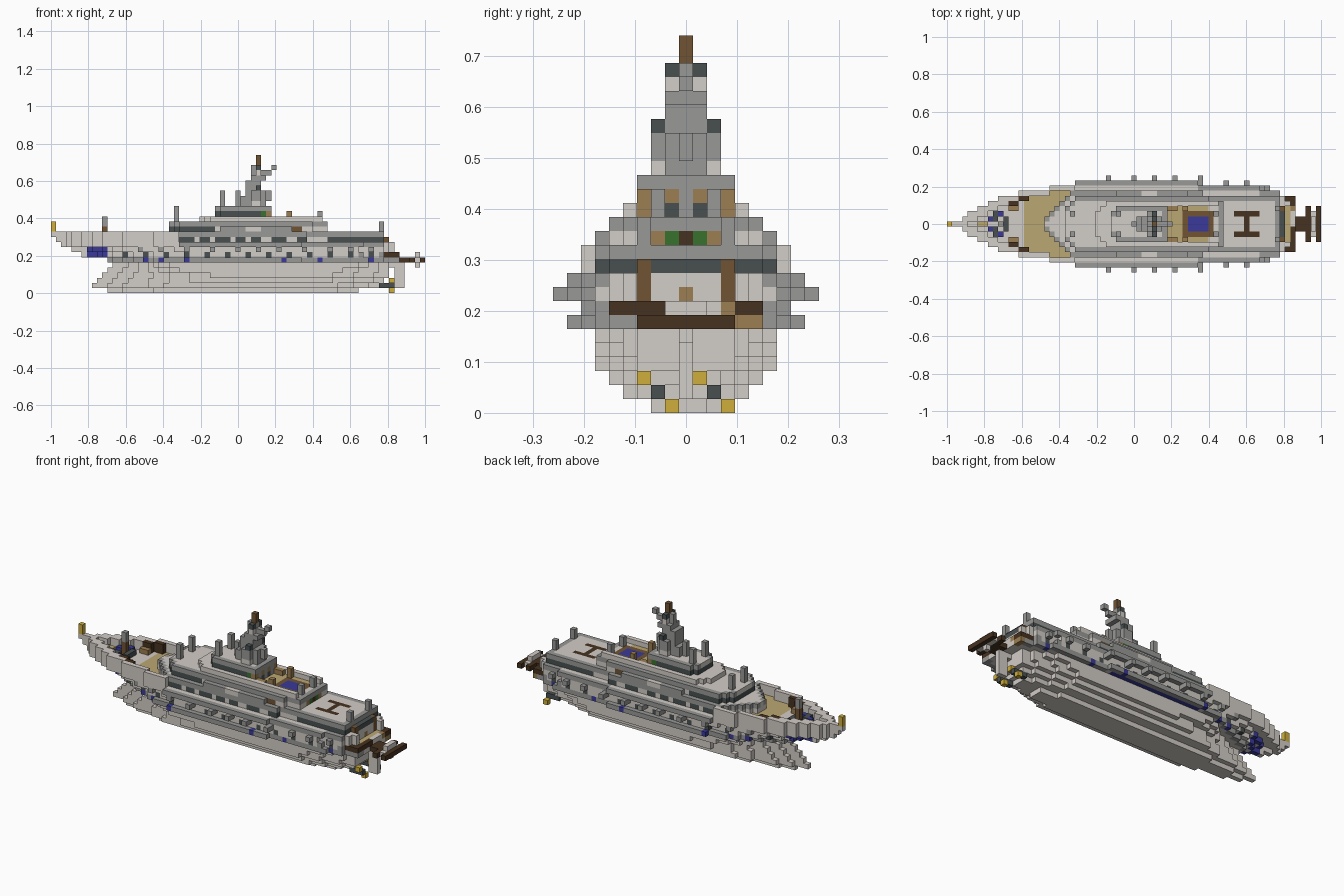
import bpy
import bmesh
from mathutils import Vector

if "Cube" in bpy.data.objects:
    bpy.data.objects.remove(bpy.data.objects["Cube"], do_unlink=True)

V = 2 / 73  # size of one block
COLOURS = {
    "light": (.65, .61, .57), "grey": (.315, .315, .31), "charcoal": (.066, .08, .08),
    "dark_brown": (.062, .032, .014), "brown": (.16, .087, .033), "tan": (.33, .21, .083),
    "sand": (.50, .39, .17), "gold": (.63, .43, .045), "blue": (.042, .042, .32),
    "green": (.038, .17, .026),
}
NAMES = list(COLOURS)
MATS = []
for name, rgb in COLOURS.items():
    m = bpy.data.materials.new(name)
    m.use_nodes = True
    m.diffuse_color = (*rgb, 1)
    m.node_tree.nodes["Principled BSDF"].inputs["Base Color"].default_value = (*rgb, 1)
    MATS.append(m)

grid = {}  # block position -> (part, colour)


def box(part, i, j, k, colour, mirror=True):
    """Fill inclusive ranges of blocks, mirrored across the centre line."""
    for a in range(i[0], i[1] + 1):
        for b in range(j[0], j[1] + 1):
            for c in range(k[0], k[1] + 1):
                for s in ((1, -1) if mirror else (1,)):
                    grid[a, s * b, c] = (part, colour)


def width(points, i):
    """Half width of a plan at station i."""
    for (a, wa), (b, wb) in zip(points, points[1:]):
        if a <= i <= b:
            return round(wa + (wb - wa) * (i - a) / (b - a))
    return -1


def edge(i, k):
    """Outermost filled block at station i and level k."""
    return max([j for (a, j, c) in grid if a == i and c == k] + [0])


def plan(part, k, points, colour, rim=None, shift=0):
    """One stepped layer; rim colours its outermost blocks."""
    for i in range(points[0][0] + shift, points[-1][0] + 1):
        w = width(points, max(i - shift, points[0][0]) if i < 0 else i)
        if w >= 0:
            box(part, (i, i), (0, w), (k, k), colour)
            if rim:
                box(part, (i, i), (w, w), (k, k), rim)


# Underwater hull, widening upwards in steps
for k, (bow, fore, aft, stern, w) in enumerate([
        (-25, -12, 16, 23, 2), (-28, -12, 18, 27, 4), (-27, -8, 17, 28, 5),
        (-26, -4, 16, 29, 6), (-25, -10, 19, 29, 6), (-24, -13, 22, 29, 6)]):
    plan("lower_hull", k, [(bow, 0), (bow + 4, min(1, w)), (fore, w), (aft, w),
                           (stern, max(w - 3, 1))], "light")

# Belt with blue lamps and a blue strip beneath
plan("hull_belt", 6, [(-25, 1), (-20, 4), (-13, 7), (-11, 7), (-10, 8), (12, 8),
                      (13, 7), (24, 7), (28, 6), (31, 4)], "light", "grey")
for i in (-18, -15, -10, 9, 16, 26):
    box("belt_lamps", (i, i), (edge(i, 6), edge(i, 6)), (6, 6), "blue")
box("belt_lamps", (-9, 11), (7, 7), (6, 6), "blue")

# Flared upper hull
DECK = [(-36, 0), (-34, 0), (-33, 1), (-31, 2), (-28, 4), (-25, 5), (-20, 6), (-14, 7),
        (20, 7), (28, 6), (29, 5)]
plan("upper_hull", 7, DECK, "light", shift=6)
plan("upper_hull", 8, DECK, "light", shift=4)
plan("upper_hull", 9, DECK[1:], "light")
box("side_ledge", (-11, 12), (7, 7), (9, 9), "light")
box("side_ledge", (-11, 12), (8, 8), (9, 9), "grey")
box("side_ledge", (13, 24), (7, 7), (9, 9), "grey")
box("side_ledge", (25, 28), (6, 6), (9, 9), "grey")
box("quarter_panels", (24, 24), (6, 7), (7, 7), "grey")
box("quarter_panels", (28, 28), (6, 6), (7, 7), "grey")
for i in range(-22, 27, 4):
    box("portholes", (i, i), (edge(i, 7), edge(i, 7)), (7, 7), "charcoal")

# Bow bulwark around a sunken deck with a V of sand planking
for k in (10, 11):
    for i in range(-25 - k, -11):
        w = width(DECK, i)
        box("bow_bulwark", (i, i), (max(w - 1, 0) if i < -20 else w, w), (k, k), "light")
        if -24 <= i <= -21:
            box("bow_seat", (i, i), (w - 1, w - 1), (k, k), "dark_brown")
for i in range(-33, -10):
    for j in range(width(DECK, i)):
        planked = -21 <= i <= j - 16
        box("bow_deck", (i, i), (j, j), (9, 9), "sand" if planked else "light")
box("bow_hatch", (-27, -27), (1, 2), (10, 10), "charcoal")
box("bow_hatch", (-25, -25), (0, 1), (10, 10), "charcoal")
box("bow_cushions", (-26, -26), (2, 2), (10, 10), "blue")
box("bow_cushions", (-28, -28), (1, 1), (10, 10), "blue")
box("bow_bench", (-24, -23), (3, 3), (10, 10), "tan")
box("bow_winch", (-30, -29), (0, 0), (10, 10), "sand")
box("bow_mast", (-26, -26), (0, 0), (10, 12), "brown")
box("bow_mast", (-26, -26), (0, 0), (13, 14), "grey")
box("bow_light", (-36, -36), (0, 0), (12, 13), "gold")
for i in range(-29, -25):
    for k in (7, 8):
        box("anchors", (i, i), (edge(i, k), edge(i, k)), (k, k), "blue")

# Fenders along both sides
for i in (-19, -15, -10, -5, 0, 4, 8, 13, 18, 22, 26):
    w = 9 if -6 < i < 14 else edge(i, 8) + 1
    box("fenders", (i, i), (min(w, 8), w), (8, 8), "grey")

# Main cabin with window strips
CABIN = [(-17, 1), (-13, 5), (-11, 6), (13, 6), (14, 5), (28, 5)]
plan("main_cabin", 10, CABIN, "light")
plan("main_cabin", 11, CABIN, "light", "grey")
box("main_cabin", (28, 28), (0, 5), (11, 11), "grey")
for a, b in ((-11, -9), (-7, -6), (-4, -2), (0, 1), (3, 4), (7, 9), (12, 13)):
    box("cabin_windows", (a, b), (6, 6), (10, 10), "charcoal")
box("aft_windows", (18, 28), (5, 5), (10, 10), "charcoal")
box("aft_windows", (28, 28), (0, 5), (10, 10), "charcoal")
box("aft_windows", (29, 29), (0, 2), (10, 10), "charcoal")

# Aft roof table, flush with the deck
box("roof_table", (20, 24), (2, 2), (11, 11), "dark_brown")
box("roof_table", (22, 22), (0, 1), (11, 11), "dark_brown")

# Second deck under the sun deck
SUN = [(-13, 3), (-11, 5), (13, 5), (17, 4)]
plan("bridge_deck", 12, SUN, "light")
for a, b, c in ((-13, -5, "charcoal"), (11, 12, "brown")):
    for i in range(a, b + 1):
        w = width(SUN, i)
        box("bridge_windows", (i, i), (w, w), (12, 12), c)
box("bridge_windows", (-13, -13), (0, 3), (12, 12), "charcoal")
box("bridge_wings", (-3, 10), (6, 6), (12, 12), "grey")
box("bridge_wings", (2, 4), (6, 6), (12, 12), "light")
for j, c in enumerate(("dark_brown", "green", "tan")):
    box("aft_bulkhead", (17, 17), (j, j), (12, 12), c)
plan("sun_deck", 13, SUN, "light", "grey")
box("sun_deck", (17, 17), (0, 4), (13, 13), "grey")
plan("upper_house", 14, [(-7, 2), (-5, 4), (6, 4)], "light")
box("house_doors", (6, 6), (0, 2), (14, 14), "grey")
box("house_doors", (6, 6), (1, 1), (14, 14), "charcoal")
box("sun_deck_rail", (7, 16), (4, 4), (14, 14), "light")

# Pool and lounge sunk in the sun deck
box("lounge_floor", (7, 14), (0, 3), (13, 13), "sand")
box("lounge_seats", (7, 8), (3, 3), (14, 14), "tan")
box("lounge_seats", (10, 10), (3, 3), (14, 15), "tan")
box("pool_frame", (10, 15), (0, 2), (13, 13), "brown")
box("pool_water", (11, 14), (0, 1), (13, 13), "blue")

# Wheelhouse
plan("wheelhouse", 15, [(-4, 2), (-3, 3), (6, 3)], "charcoal")
box("wheelhouse", (6, 6), (0, 3), (15, 15), "grey")
box("planters", (5, 5), (3, 3), (15, 15), "green")
box("planters", (6, 6), (1, 1), (15, 15), "tan")
box("planters", (6, 6), (3, 3), (15, 15), "tan")
plan("wheelhouse_roof", 16, [(-4, 2), (-3, 3), (6, 3)], "light", "grey")
box("wheelhouse_roof", (6, 6), (0, 3), (16, 16), "grey")

# Raked mast with arms
for k, a, b, w in ((17, 1, 5, 1), (18, 1, 5, 1), (19, 2, 5, 1), (20, 2, 4, 1), (21, 2, 4, 1),
                   (22, 3, 5, 1), (23, 3, 4, 0), (24, 3, 4, 0)):
    box("mast", (a, b), (0, w), (k, k), "grey")
box("mast_sides", (3, 4), (2, 2), (18, 19), "grey")
box("mast_sides", (3, 4), (2, 2), (17, 17), "light")
box("mast_sides", (4, 4), (1, 1), (23, 23), "light")
box("mast_tips", (4, 4), (2, 2), (20, 20), "charcoal")
box("mast_tips", (4, 4), (1, 1), (24, 24), "charcoal")
box("mast_arm", (5, 6), (0, 0), (23, 23), "grey")
box("mast_arm", (7, 7), (0, 0), (24, 24), "grey")
box("mast_arm", (6, 6), (0, 0), (18, 19), "grey")
box("mast_arm", (0, 0), (0, 0), (17, 19), "grey")
box("mast_top", (4, 4), (0, 0), (25, 26), "brown")

# Upright posts
for i, j, k0, k1 in ((-12, 2, 14, 16), (-3, 2, 17, 19), (16, 2, 14, 15), (28, 3, 12, 13)):
    box("posts", (i, i), (j, j), (k0, k1), "grey")

# Stepped stern
box("stern_deck", (28, 31), (0, 5), (7, 7), "dark_brown")
box("stern_deck", (30, 30), (0, 3), (7, 7), "sand")
box("stern_deck", (31, 31), (0, 2), (7, 7), "light", mirror=False)
box("stern_deck", (31, 31), (3, 3), (7, 7), "tan", mirror=False)
for i, k in ((29, 9), (30, 9)):
    box("stern_steps", (i, i), (4, 4), (8, k), "light")
box("stern_pillars", (29, 29), (3, 3), (8, 10), "brown")
box("stern_door", (29, 29), (0, 0), (8, 8), "tan")
box("stern_edge", (31, 31), (4, 5), (6, 6), "tan", mirror=False)
box("stern_edge", (31, 31), (-5, -4), (6, 6), "grey", mirror=False)

# Swim platform
box("swim_platform", (32, 33), (0, 1), (6, 6), "dark_brown")
box("swim_platform", (35, 35), (0, 2), (6, 6), "light")
for i in (34, 36):
    box("swim_platform", (i, i), (0, 3), (6, 6), "dark_brown")
box("platform_fitting", (35, 35), (0, 0), (5, 5), "light")
box("platform_fitting", (35, 35), (0, 1), (7, 7), "light")

# Rudder, shafts and propellers
box("rudder", (31, 32), (0, 0), (1, 4), "light")
box("rudder", (30, 32), (0, 0), (5, 5), "light")
box("propeller_hubs", (28, 30), (2, 2), (1, 1), "charcoal")
for j, k in ((-1, 0), (-3, 2), (3, 0), (1, 2)):
    box("propellers", (30, 30), (j, j), (k, k), "gold", mirror=False)

# Turn the blocks of each part into a mesh of exposed faces
parts = {}
for cell, (part, colour) in grid.items():
    parts.setdefault(part, []).append((cell, colour))
AXES = [Vector(a) * s for a in ((1, 0, 0), (0, 1, 0), (0, 0, 1)) for s in (1, -1)]
for part, cells in parts.items():
    bm = bmesh.new()
    for cell, colour in cells:
        centre = Vector(cell) + Vector((0, 0, .5))
        for n in AXES:
            if tuple(int(c) for c in Vector(cell) + n) in grid:
                continue
            u = Vector((n.y, n.z, n.x))
            w = n.cross(u)
            quad = [bm.verts.new((centre + (n + u * a + w * b) / 2) * V)
                    for a, b in ((-1, -1), (1, -1), (1, 1), (-1, 1))]
            bm.faces.new(quad).material_index = NAMES.index(colour)
    bmesh.ops.remove_doubles(bm, verts=bm.verts, dist=V / 100)
    mesh = bpy.data.meshes.new(part)
    for m in MATS:
        mesh.materials.append(m)
    bm.to_mesh(mesh)
    bm.free()
    bpy.context.collection.objects.link(bpy.data.objects.new(part, mesh))
